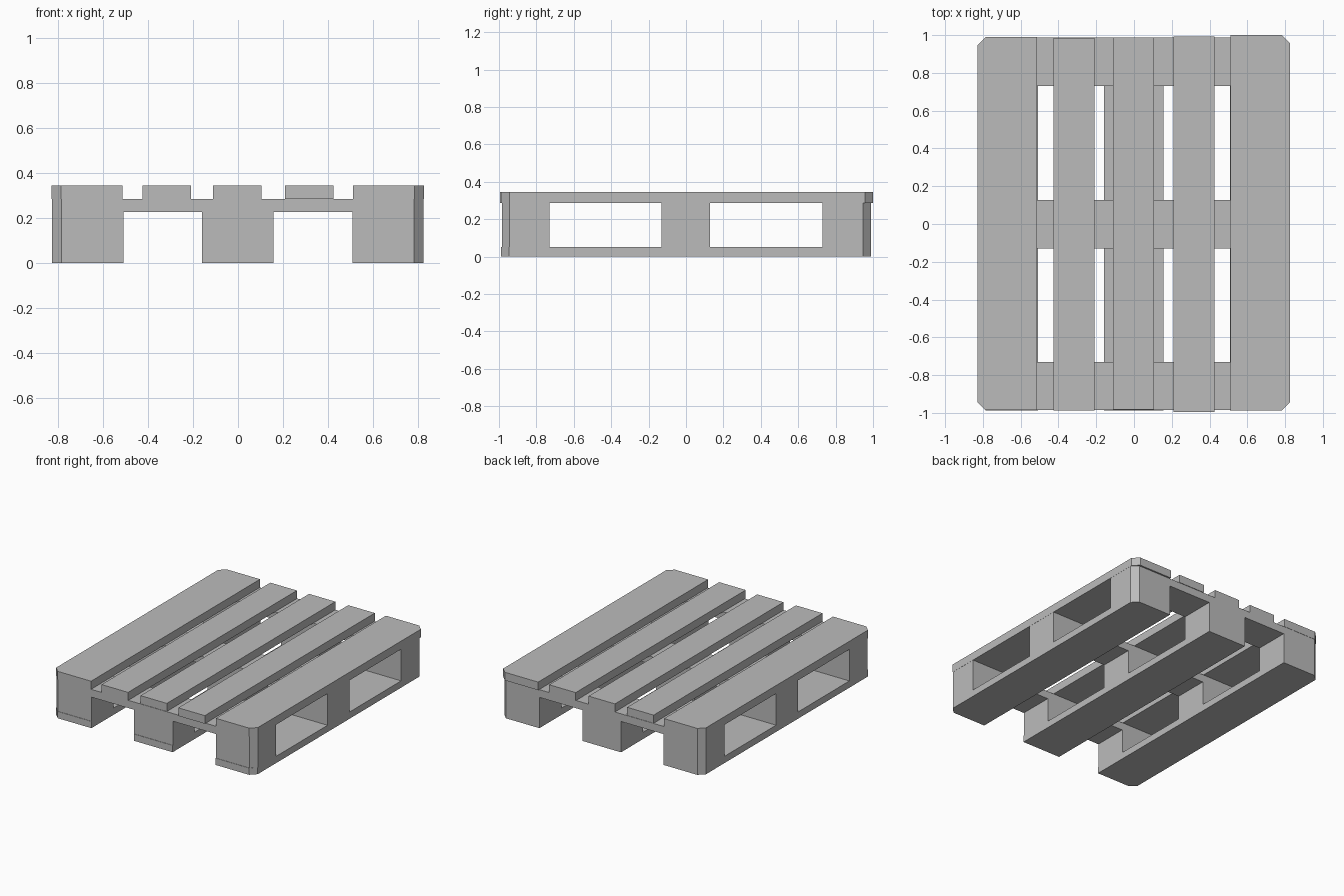
import bpy
import bmesh

cube = bpy.data.objects.get("Cube")
if cube:
    bpy.data.objects.remove(cube, do_unlink=True)

wood = bpy.data.materials.new("plain grey")
wood.use_nodes = True
GREY = (0.5, 0.5, 0.5, 1.0)
wood.diffuse_color = GREY
wood.node_tree.nodes["Principled BSDF"].inputs["Base Color"].default_value = GREY

CHAMFER = 0.042


def plank(name, x0, x1, y0, y1, z0, z1):
    """Box whose vertical edges at the pallet's four outer corners are cut off."""
    outline = []
    for x, y, along_x_first in ((x0, y0, False), (x1, y0, True),
                                (x1, y1, False), (x0, y1, True)):
        if abs(x) > 0.8 and abs(y) > 0.95:
            dx = CHAMFER if x < 0 else -CHAMFER
            dy = CHAMFER if y < 0 else -CHAMFER
            cut = [(x, y + dy), (x + dx, y)]
            outline += cut[::-1] if along_x_first else cut
        else:
            outline.append((x, y))
    bm = bmesh.new()
    base = bm.faces.new([bm.verts.new((x, y, z0)) for x, y in outline])
    top = bmesh.ops.extrude_face_region(bm, geom=[base])["geom"]
    bmesh.ops.translate(bm, vec=(0, 0, z1 - z0),
                        verts=[g for g in top if isinstance(g, bmesh.types.BMVert)])
    bmesh.ops.recalc_face_normals(bm, faces=bm.faces)
    mesh = bpy.data.meshes.new(name)
    bm.to_mesh(mesh)
    bm.free()
    mesh.materials.append(wood)
    obj = bpy.data.objects.new(name, mesh)
    bpy.context.collection.objects.link(obj)


# Heights of the four layers
Z_BASE, Z_BLOCK, Z_CROSS, Z_DECK, Z_TOP = 0.0, 0.05, 0.228, 0.285, 0.345

# Deck boards, running front to back: x range and y range
deck = {
    "right_outer": (-0.828, -0.513, -0.985, 0.99),
    "right_inner": (-0.425, -0.208, -0.988, 0.985),
    "centre": (-0.11, 0.105, -0.982, 0.988),
    "left_inner": (0.208, 0.425, -0.995, 0.992),
    "left_outer": (0.51, 0.825, -0.987, 1.0),
}
for side, (x0, x1, y0, y1) in deck.items():
    plank("deck_board_" + side, x0, x1, y0, y1, Z_DECK, Z_TOP)

# Cross boards, blocks and bottom runners share these columns and rows
columns = {"right": (-0.826, -0.508), "centre": (-0.16, 0.157), "left": (0.508, 0.824)}
rows = {"front": (-0.985, -0.73), "middle": (-0.13, 0.127), "back": (0.73, 0.988)}

for row, (y0, y1) in rows.items():
    plank("cross_board_" + row, -0.826, 0.824, y0, y1, Z_CROSS, Z_DECK)
    for col, (x0, x1) in columns.items():
        plank(f"block_{row}_{col}", x0, x1, y0, y1, Z_BLOCK, Z_CROSS)

for col, (x0, x1) in columns.items():
    plank("bottom_runner_" + col, x0, x1, -0.988, 0.988, Z_BASE, Z_BLOCK)
